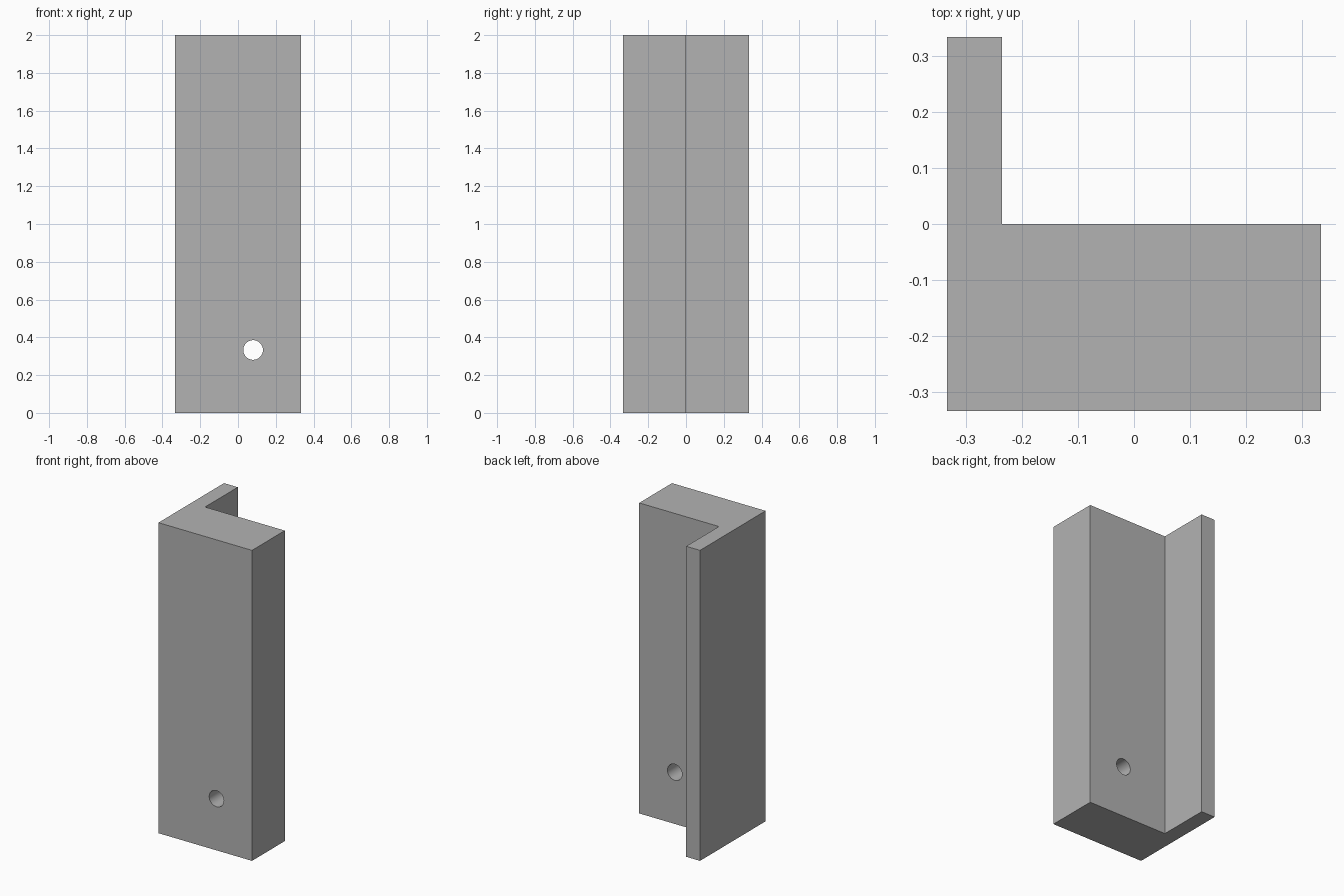
import bpy, bmesh, math
from mathutils import Matrix, Vector

if "Cube" in bpy.data.objects:
    bpy.data.objects.remove(bpy.data.objects["Cube"])

H = 1 / 3            # half width of the section
HEIGHT = 2.0

grey = bpy.data.materials.new("grey")
grey.diffuse_color = (0.45, 0.45, 0.45, 1)
grey.use_nodes = True
grey.node_tree.nodes["Principled BSDF"].inputs["Base Color"].default_value = grey.diffuse_color


def make_object(name, bm):
    bmesh.ops.recalc_face_normals(bm, faces=bm.faces)
    mesh = bpy.data.meshes.new(name)
    bm.to_mesh(mesh)
    bm.free()
    mesh.materials.append(grey)
    obj = bpy.data.objects.new(name, mesh)
    bpy.context.collection.objects.link(obj)
    return obj


# L-shaped bar: thick front slab with a thin flange running back on the left
profile = [(-H, -H), (H, -H), (H, 0), (-0.235, 0), (-0.235, H), (-H, H)]
bm = bmesh.new()
base = bm.faces.new([bm.verts.new((x, y, 0)) for x, y in profile])
top = bmesh.ops.extrude_face_region(bm, geom=[base])["geom"]
bmesh.ops.translate(bm, vec=Vector((0, 0, HEIGHT)),
                    verts=[v for v in top if isinstance(v, bmesh.types.BMVert)])
bar = make_object("angle_bar", bm)

# Round hole through the slab, front to back
bm = bmesh.new()
bmesh.ops.create_cone(bm, cap_ends=True, segments=48, radius1=0.052, radius2=0.052, depth=0.6,
                      matrix=Matrix.Translation((0.08, -H / 2, 0.333))
                      @ Matrix.Rotation(math.pi / 2, 4, 'X'))
cutter = make_object("hole_cutter", bm)
cutter.hide_render = True
cutter.hide_set(True)

cut = bar.modifiers.new("hole", 'BOOLEAN')
cut.operation = 'DIFFERENCE'
cut.solver = 'EXACT'
cut.object = cutter

# Smooth hole wall with crisp outer edges
bpy.context.view_layer.objects.active = bar
bar.select_set(True)
bpy.ops.object.modifier_apply(modifier=cut.name)
bpy.data.objects.remove(cutter, do_unlink=True)
bpy.ops.object.shade_smooth_by_angle(angle=math.radians(30))
